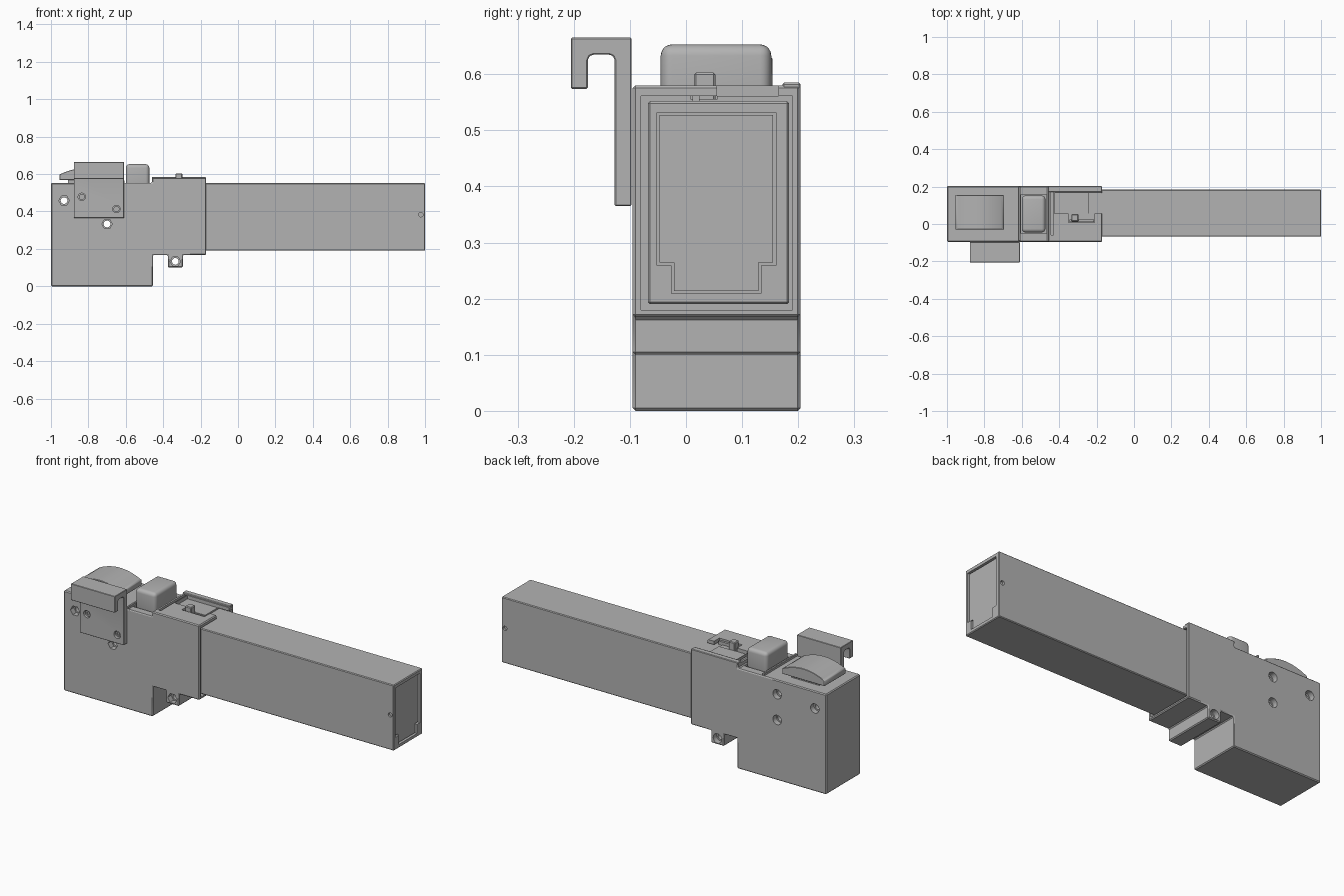
import bpy, bmesh, math
from mathutils import Vector

old = bpy.data.objects.get("Cube")
if old:
    bpy.data.objects.remove(old, do_unlink=True)

grey = bpy.data.materials.new("plain grey")
grey.use_nodes = True
colour = (0.45, 0.45, 0.45, 1)
grey.diffuse_color = colour
grey.node_tree.nodes["Principled BSDF"].inputs["Base Color"].default_value = colour


def prism(name, points, axis, start, end, bevel=0.0, segments=1):
    """Extrude a 2D profile along an axis: x takes (y, z), y takes (x, z), z takes (x, y)."""
    place = {"x": lambda a, b, d: (d, a, b),
             "y": lambda a, b, d: (a, d, b),
             "z": lambda a, b, d: (a, b, d)}[axis]
    bm = bmesh.new()
    face = bm.faces.new([bm.verts.new(place(a, b, start)) for a, b in points])
    out = bmesh.ops.extrude_face_region(bm, geom=[face])
    verts = [v for v in out["geom"] if isinstance(v, bmesh.types.BMVert)]
    bmesh.ops.translate(bm, verts=verts, vec=Vector(place(0, 0, end - start)))
    bmesh.ops.recalc_face_normals(bm, faces=bm.faces)
    if bevel:
        bmesh.ops.bevel(bm, geom=bm.edges[:], offset=bevel, segments=segments,
                        profile=0.5, affect='EDGES', clamp_overlap=True)
    mesh = bpy.data.meshes.new(name)
    bm.to_mesh(mesh)
    bm.free()
    mesh.materials.append(grey)
    obj = bpy.data.objects.new(name, mesh)
    bpy.context.collection.objects.link(obj)
    return obj


def box(name, x, y, z, bevel=0.0, segments=1):
    outline = [(x[0], y[0]), (x[1], y[0]), (x[1], y[1]), (x[0], y[1])]
    return prism(name, outline, "z", z[0], z[1], bevel, segments)


def rod(name, x, z, radius, y, sides):
    ring = [(x + radius * math.cos(math.tau * i / sides),
             z + radius * math.sin(math.tau * i / sides)) for i in range(sides)]
    return prism(name, ring, "y", y[0], y[1])


def cut(target, cutters):
    for cutter in cutters:
        cutter.hide_render = True
        mod = target.modifiers.new("cut", 'BOOLEAN')
        mod.operation, mod.solver, mod.object = 'DIFFERENCE', 'EXACT', cutter
        bpy.context.view_layer.objects.active = target
        bpy.ops.object.modifier_apply(modifier=mod.name)
        bpy.data.objects.remove(cutter, do_unlink=True)


def smooth(obj):
    bpy.ops.object.select_all(action='DESELECT')
    obj.select_set(True)
    bpy.context.view_layer.objects.active = obj
    bpy.ops.object.shade_smooth_by_angle(angle=math.radians(35))


FRONT, BACK = -0.095, 0.204

# Stepped main housing with the foot block and the lug underneath
housing = prism("housing", [
    (-1, 0), (-0.455, 0), (-0.455, 0.167), (-0.375, 0.167), (-0.375, 0.1),
    (-0.295, 0.1), (-0.295, 0.167), (-0.17, 0.167), (-0.17, 0.58),
    (-0.46, 0.58), (-0.46, 0.553), (-1, 0.553)], "y", FRONT, BACK, 0.005)

cutters = [
    # socket that takes the long sleeve
    box("socket", (-0.24, 0), (-0.08, 0.19), (0.18, 0.561)),
    # lowered top tray, open at the end
    box("tray", (-0.425, 0), (0.055, 0.165), (0.561, 0.7)),
    box("switch_slot", (-0.35, -0.21), (0.008, 0.056), (0.556, 0.7)),
    box("cross_groove", (-0.445, -0.43), (-0.06, 0.18), (0.555, 0.7)),
    box("button_well", (-0.605, -0.468), (-0.052, 0.159), (0.535, 0.7)),
]
# Pin holes right through, with hexagonal pockets at the front
for x, z in [(-0.93, 0.458), (-0.7, 0.333), (-0.7, 0.475), (-0.335, 0.133)]:
    cutters.append(rod("pin_hole", x, z, 0.018, (-0.3, 0.3), 20))
    cutters.append(rod("nut_pocket", x, z, 0.028, (-0.3, FRONT + 0.03), 6))
    cutters.append(rod("head_pocket", x, z, 0.026, (BACK - 0.03, 0.3), 20))
cut(housing, cutters)
smooth(housing)

# Narrow ridge in front of the button and the raised rail along the back edge
box("cross_ridge", (-0.618, -0.606), (FRONT + 0.004, BACK - 0.004), (0.545, 0.566), 0.002)
box("back_rail", (-0.46, -0.172), (0.172, BACK), (0.57, 0.585), 0.003)

# Long sleeve with a keyed end panel and a small pin hole near the tip
sleeve = box("sleeve", (-0.3, 1), (-0.068, 0.184), (0.19, 0.552), 0.004)


def keyed_outline(inset):
    left, right, low, shoulder, top = -0.052, 0.16, 0.209, 0.259, 0.532
    i, key = inset, 0.026
    return [(left + i, top - i), (left + i, shoulder + i), (left + key + i, shoulder + i),
            (left + key + i, low + i), (right - key + -i, low + i),
            (right - key - i, shoulder + i), (right - i, shoulder + i), (right - i, top - i)]


cut(sleeve, [prism("panel_recess", keyed_outline(0), "x", 0.965, 1.1),
             rod("tip_hole_front", 0.978, 0.383, 0.012, (-0.2, -0.056), 16),
             rod("tip_hole_back", 0.978, 0.383, 0.012, (0.172, 0.3), 16)])
smooth(sleeve)
prism("end_panel", keyed_outline(0.005), "x", 0.95, 0.992)

# Rounded push button
smooth(box("push_button", (-0.6, -0.474), (-0.045, 0.152), (0.53, 0.653), 0.02, 5))

# Arched top pad on a narrower neck
arch = [(-0.825 + 0.13 * t, 0.597 + 0.033 * (1 - t * t))
        for t in [1 - i / 8 for i in range(17)]]
smooth(prism("arched_pad", [(-0.955, 0.568), (-0.695, 0.568)] + arch, "y", -0.03, 0.154, 0.002))
box("pad_neck", (-0.91, -0.74), (-0.01, 0.135), (0.54, 0.575))

# Hooked clip plate on the front, with rounded inner corners
hook = [(-0.097, 0.365), (-0.097, 0.665), (-0.205, 0.665), (-0.205, 0.574),
        (-0.175, 0.574), (-0.175, 0.625), (-0.172, 0.632), (-0.165, 0.635),
        (-0.137, 0.635), (-0.13, 0.632), (-0.127, 0.625), (-0.127, 0.365)]
clip = prism("hook_clip", hook, "x", -0.878, -0.61, 0.002)
screws = [(-0.835, 0.478), (-0.65, 0.413)]
cut(clip, [rod("screw_hole", x, z, 0.02, (-0.15, -0.104), 20) for x, z in screws])
smooth(clip)
for x, z in screws:
    screw = rod("clip_screw", x, z, 0.016, (-0.118, -0.1), 20)
    cut(screw, [rod("hex_drive", x, z, 0.009, (-0.15, -0.11), 6)])

# Small slide switch in the tray
box("slide_switch", (-0.335, -0.297), (0.014, 0.053), (0.545, 0.603), 0.004)
box("switch_base", (-0.345, -0.215), (0.012, 0.024), (0.545, 0.572))
